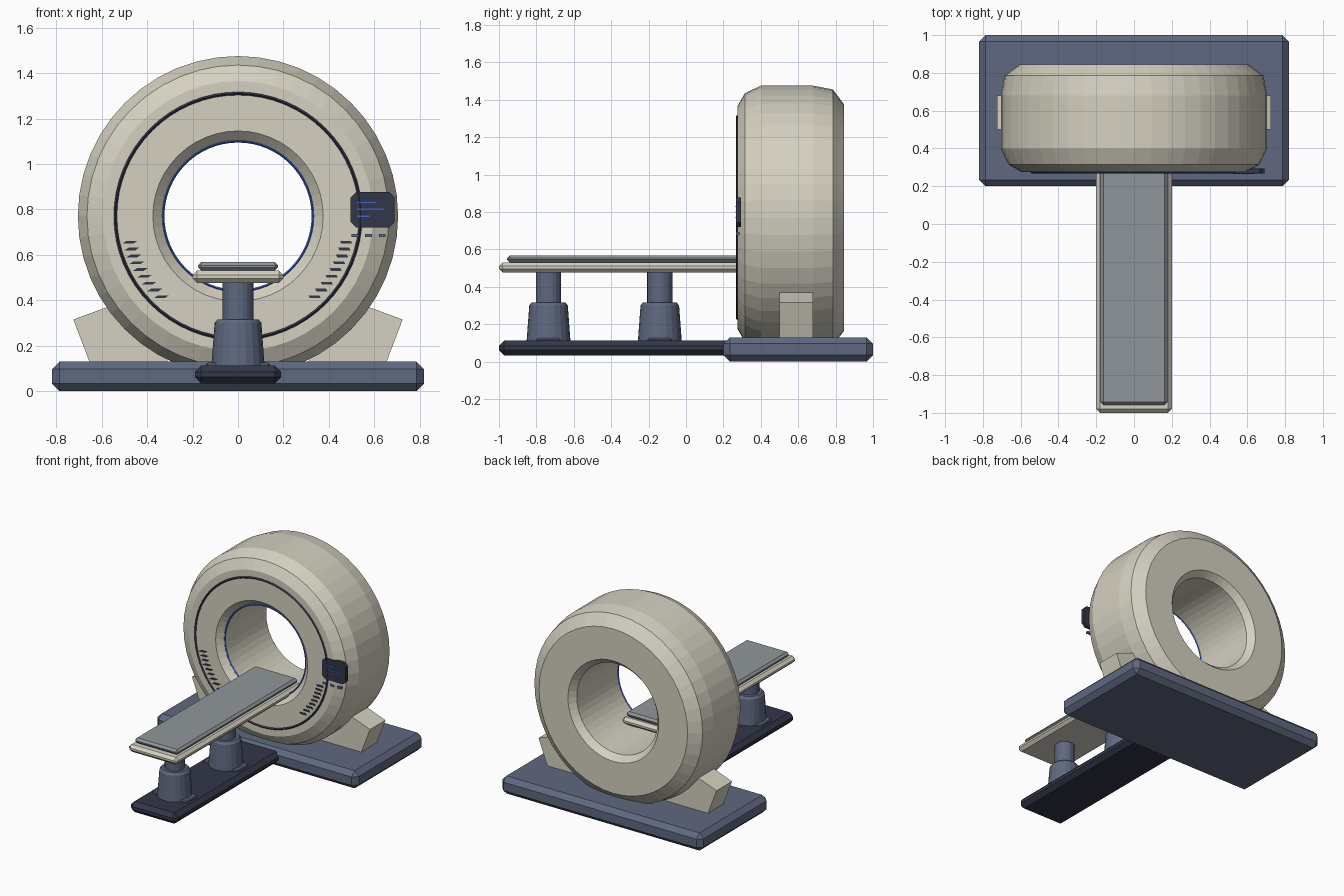
import bpy, bmesh, math
from mathutils import Matrix, Vector

cube = bpy.data.objects.get("Cube")
if cube:
    bpy.data.objects.remove(cube, do_unlink=True)


def material(name, r, g, b):
    m = bpy.data.materials.new(name)
    m.use_nodes = True
    m.diffuse_color = (r, g, b, 1)
    bsdf = next(n for n in m.node_tree.nodes if n.type == 'BSDF_PRINCIPLED')
    bsdf.inputs["Base Color"].default_value = (r, g, b, 1)
    return m


SHELL = material("warm_white", 0.66, 0.63, 0.53)
STEEL = material("slate_blue", 0.115, 0.14, 0.215)
DARK = material("dark_navy", 0.032, 0.037, 0.065)
PAD = material("pad_grey", 0.28, 0.305, 0.325)
GLOW = material("accent_blue", 0.04, 0.13, 0.7)


def finish(name, bm, mat):
    bmesh.ops.recalc_face_normals(bm, faces=bm.faces)
    mesh = bpy.data.meshes.new(name)
    bm.to_mesh(mesh)
    bm.free()
    mesh.materials.append(mat)
    ob = bpy.data.objects.new(name, mesh)
    bpy.context.collection.objects.link(ob)
    return ob


def box(name, lo, hi, mat, bevel=0):
    """Box between two corners, with chamfered edges."""
    lo, hi = Vector(lo), Vector(hi)
    bm = bmesh.new()
    place = Matrix.Translation((lo + hi) / 2) @ Matrix.Diagonal((*(hi - lo), 1))
    bmesh.ops.create_cube(bm, size=1, matrix=place)
    ob = finish(name, bm, mat)
    if bevel:
        mod = ob.modifiers.new("chamfer", 'BEVEL')
        mod.width, mod.segments = bevel, 1
    return ob


def prism(name, points, y0, y1, mat):
    """Outline in x and z, extruded along y."""
    bm = bmesh.new()
    face = bm.faces.new([bm.verts.new((x, y0, z)) for x, z in points])
    out = bmesh.ops.extrude_face_region(bm, geom=[face])["geom"]
    bmesh.ops.translate(bm, vec=(0, y1 - y0, 0),
                        verts=[v for v in out if isinstance(v, bmesh.types.BMVert)])
    return finish(name, bm, mat)


def lathe(name, profile, centre, axis, mat, steps=48, closed=True):
    """Profile of (radius, distance along axis) turned around the axis."""
    axis, centre = Vector(axis), Vector(centre)
    bm = bmesh.new()
    vs = [bm.verts.new(centre + axis * h + Vector((r, 0, 0))) for r, h in profile]
    pairs = list(zip(vs, vs[1:])) + ([(vs[-1], vs[0])] if closed else [])
    edges = [bm.edges.new(p) for p in pairs]
    bmesh.ops.spin(bm, geom=vs + edges, cent=centre, axis=axis,
                   angle=math.tau, steps=steps)
    bmesh.ops.remove_doubles(bm, verts=bm.verts, dist=0.0002)
    return finish(name, bm, mat)


# Floor plinth and the rail below the table
box("gantry_base", (-0.82, 0.2, 0), (0.82, 1, 0.13), STEEL, 0.034)
box("table_rail", (-0.19, -1, 0.033), (0.19, 0.25, 0.112), DARK, 0.028)

# Scanner ring with chamfered bore
MID = 0.77
Y, Z = (0, 1, 0), (0, 0, 1)
lathe("scanner_ring",
      [(0.33, 0.32), (0.375, 0.275), (0.595, 0.275), (0.665, 0.315),
       (0.705, 0.4), (0.705, 0.68), (0.685, 0.785), (0.605, 0.845),
       (0.37, 0.845), (0.33, 0.8)], (0, 0, MID), Y, SHELL)


def trim(name, radius, y, w, mat):
    lathe(name, [(radius - w, y), (radius, y - w), (radius + w, y), (radius, y + w)],
          (0, 0, MID), Y, mat, 64)


trim("front_seam", 0.54, 0.274, 0.007, DARK)
trim("bore_light", 0.33, 0.318, 0.006, GLOW)

# Tilted feet and cooling slots on both sides
for side, s in (("left", 1), ("right", -1)):
    foot = [(0.725, 0.315), (0.575, 0.37), (0.4, 0.4), (0.3, 0.1), (0.643, 0.1)]
    prism(side + "_foot", [(s * x, z) for x, z in foot], 0.5, 0.68, SHELL)
    for i in range(9):
        z = 0.655 - 0.03 * i
        x = s * math.sqrt(0.49 ** 2 - (MID - z) ** 2)
        h, lean = 0.006, s * 0.006
        slot = [(x - 0.027 + lean, z - h), (x + 0.021 + lean, z - h),
                (x + 0.027 - lean, z + h), (x - 0.021 - lean, z + h)]
        prism(f"{side}_vent_{i + 1}", slot, 0.27, 0.278, DARK)

# Control panel with screen lines and buttons
cx, cz, hw, hh, c = 0.593, 0.798, 0.097, 0.078, 0.024
corners = [(hw, hh - c), (hw - c, hh), (c - hw, hh), (-hw, hh - c),
           (-hw, c - hh), (c - hw, -hh), (hw - c, -hh), (hw, c - hh)]
prism("control_panel", [(cx + x, cz + z) for x, z in corners], 0.268, 0.294, DARK)
for i, (z, end) in enumerate(((0.83, 0.61), (0.8, 0.64), (0.77, 0.58))):
    box(f"screen_line_{i + 1}", (0.523, 0.265, z - 0.003), (end, 0.27, z + 0.003), GLOW)
for i in range(3):
    x = 0.5 + 0.06 * i
    box(f"panel_button_{i + 1}", (x, 0.268, 0.678), (x + 0.03, 0.285, 0.692), STEEL)

# Telescopic table columns
for name, y in (("front", -0.735), ("rear", -0.14)):
    box(name + "_column_plate", (-0.14, y - 0.065, 0.1), (0.14, y + 0.065, 0.125), STEEL, 0.006)
    lathe(name + "_column",
          [(0, 0.1), (0.118, 0.1), (0.103, 0.3), (0.09, 0.316),
           (0.068, 0.316), (0.068, 0.49), (0, 0.49)],
          (0, y, 0), Z, STEEL, 20, False)

# Patient table and mattress
box("table_top", (-0.2, -1, 0.476), (0.2, 0.47, 0.53), SHELL, 0.02)
box("mattress", (-0.177, -0.957, 0.53), (0.177, 0.45, 0.568), PAD, 0.015)
